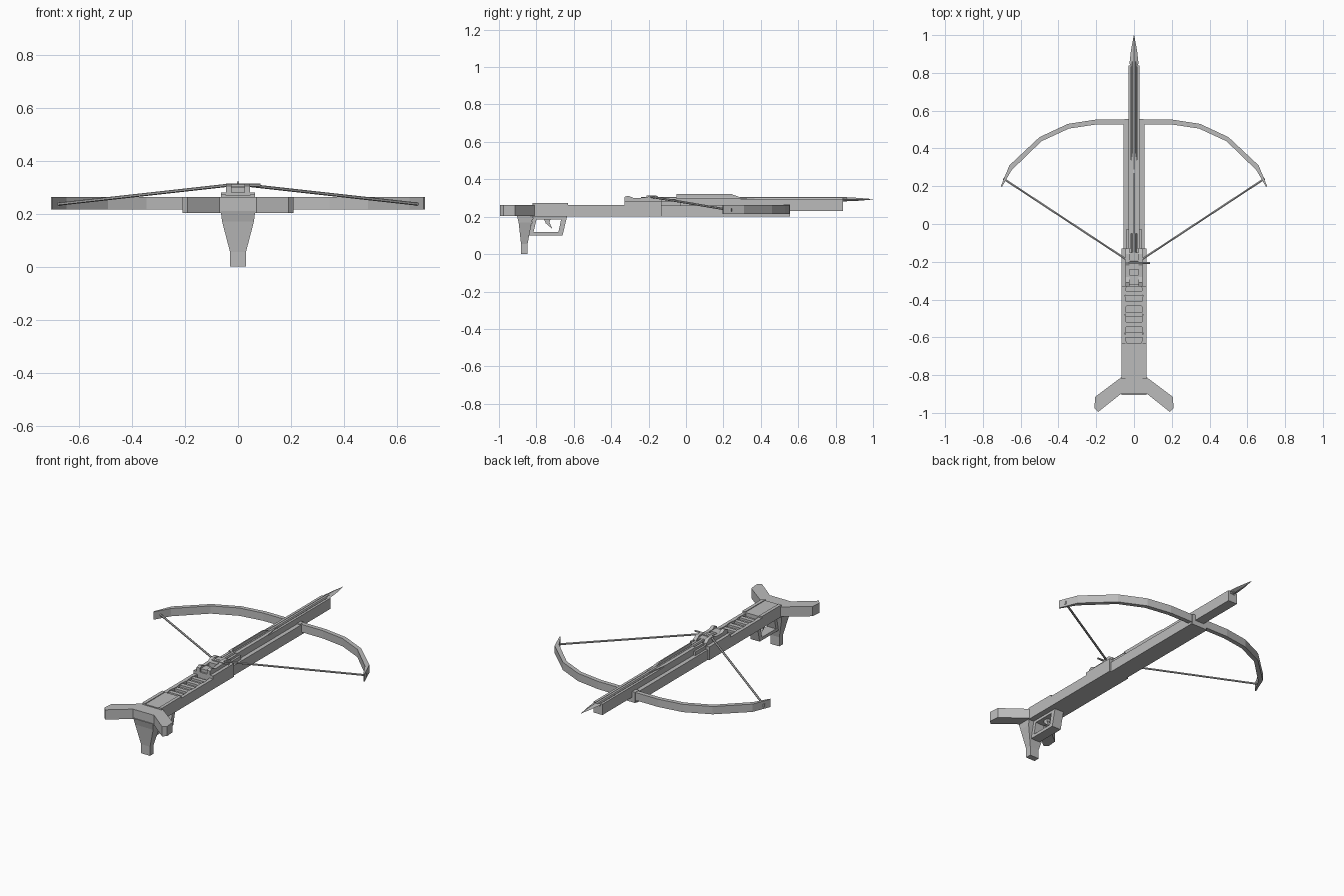
import bpy, bmesh
from mathutils import Vector

cube = bpy.data.objects.get("Cube")
if cube:
    bpy.data.objects.remove(cube, do_unlink=True)

grey = bpy.data.materials.new("plain grey")
grey.use_nodes = True
grey.diffuse_color = (0.5, 0.5, 0.5, 1)
grey.node_tree.nodes["Principled BSDF"].inputs["Base Color"].default_value = (0.5, 0.5, 0.5, 1)


def finish(name, bm):
    bmesh.ops.recalc_face_normals(bm, faces=bm.faces)
    mesh = bpy.data.meshes.new(name)
    bm.to_mesh(mesh)
    bm.free()
    mesh.materials.append(grey)
    ob = bpy.data.objects.new(name, mesh)
    bpy.context.collection.objects.link(ob)
    return ob


def loft(name, rings):
    """Skin a list of equal-length point rings and cap both ends."""
    bm = bmesh.new()
    loops = [[bm.verts.new(p) for p in ring] for ring in rings]
    n = len(loops[0])
    for a, b in zip(loops, loops[1:]):
        for i in range(n):
            j = (i + 1) % n
            bm.faces.new((a[i], a[j], b[j], b[i]))
    bm.faces.new(loops[0])
    bm.faces.new(loops[-1])
    return finish(name, bm)


def plan(name, pts, z0, z1):
    return loft(name, [[(x, y, z) for x, y in pts] for z in (z0, z1)])


def side(name, pts, x0, x1):
    return loft(name, [[(x, y, z) for y, z in pts] for x in (x0, x1)])


def box(name, x0, x1, y0, y1, z0, z1):
    return plan(name, [(x0, y0), (x1, y0), (x1, y1), (x0, y1)], z0, z1)


def rod(name, a, b, r, sides=6):
    a, b = Vector(a), Vector(b)
    bm = bmesh.new()
    bmesh.ops.create_cone(bm, cap_ends=True, segments=sides, radius1=r, radius2=r,
                          depth=(b - a).length)
    ob = finish(name, bm)
    ob.location = (a + b) / 2
    ob.rotation_euler = (b - a).to_track_quat('Z', 'Y').to_euler()
    return ob


# Stock with a recessed, ribbed channel
box("rear_stock", -.065, .065, -.83, -.13, .20, .245)
box("front_stock", -.055, .055, -.13, .55, .20, .26)
box("stock_bridge", -.065, .065, -.33, -.13, .245, .28)
for s, label in ((-1, "right"), (1, "left")):
    wall = [(s * .065, -.63), (s * .065, -.33)]
    wall += [(s * (.047 if i % 2 else .04), -.33 - i * .05) for i in range(7)]
    plan(label + "_channel_wall", wall, .245, .262)
    box(label + "_cheek_rail", s * .045, s * .065, -.82, -.63, .245, .272)
box("channel_cover", -.045, .045, -.82, -.63, .245, .268)
for i in range(5):
    y = -.60 + i * .055
    box("channel_rib", -.045, .045, y, y + .025, .24, .258)

# Forked butt
half = [(.065, -.81), (.205, -.915), (.21, -.975), (.19, -.995), (.07, -.9)]
plan("forked_butt", half + [(-x, y) for x, y in reversed(half)], .203, .262)

# Grip, trigger guard and trigger
levels = [(.065, -.905, -.815, .21), (.06, -.895, -.825, .17),
          (.03, -.882, -.847, .055), (.03, -.882, -.847, 0)]
loft("grip", [[(-w, a, z), (w, a, z), (w, b, z), (-w, b, z)] for w, a, b, z in levels])
outer = [(-.815, .205), (-.84, .1), (-.66, .1), (-.635, .205)]
inner = [(-.795, .205), (-.815, .118), (-.682, .118), (-.668, .185)]
for i in range(3):
    side("trigger_guard_bar", [outer[i], outer[i + 1], inner[i + 1], inner[i]], -.03, .03)
side("guard_top", [(-.8, .185), (-.65, .185), (-.64, .205), (-.8, .205)], -.03, .03)
side("trigger", [(-.765, .2), (-.72, .2), (-.73, .17), (-.715, .135), (-.75, .165)], -.01, .01)

# Bow limbs as one swept strip
front = [(.2, .553), (.35, .53), (.5, .46), (.66, .31), (.705, .2)]
back = [(.2, .527), (.345, .505), (.49, .438), (.648, .285), (.7, .195)]
pairs = list(zip(front, back))
pairs = [((-a[0], a[1]), (-b[0], b[1])) for a, b in reversed(pairs)] + pairs
loft("bow_limbs", [[(*a, .215), (*a, .262), (*b, .262), (*b, .215)] for a, b in pairs])
box("bow_clamp", -.05, .05, .52, .557, .20, .264)

# Barrel with a groove between two lips
box("barrel", -.03, .03, -.13, .84, .23, .28)
for s in (-1, 1):
    box("barrel_lip", s * .016, s * .03, -.13, .84, .28, .295)
    box("barrel_shoulder", s * .03, s * .042, -.13, -.03, .26, .282)

# Latch housing with a notched top
for s in (-1, 1):
    side("latch_cheek", [(-.33, .28), (-.33, .305), (-.31, .312), (-.28, .30), (-.22, .302),
                         (-.2, .314), (-.16, .314), (-.13, .295), (-.13, .28)], s * .024, s * .045)
box("latch_nut", -.024, .024, -.24, -.15, .28, .305)
box("latch_rear", -.024, .024, -.32, -.27, .28, .298)
rod("latch_pin", (-.03, -.207, .308), (.085, -.207, .308), .006)

# Bolt with head and vanes
rod("bolt_shaft", (0, -.19, .293), (0, .86, .293), .012, 8)
loft("bolt_head", [[(-w, y, .293), (0, y, .293 + h), (w, y, .293), (0, y, .293 - h)]
                   for y, w, h in ((.83, .012, .008), (.85, .024, .01),
                                   (.92, .016, .008), (1, .001, .001))])
side("upper_vane", [(-.05, .295), (-.05, .322), (.24, .322), (.3, .3)], -.003, .003)
for s in (-1, 1):
    plan("side_vane", [(s * .008, -.05), (s * .03, -.05), (s * .03, .24), (s * .008, .38)],
         .295, .300)

# Bowstring
for s, label in ((-1, "right"), (1, "left")):
    rod(label + "_string", (s * .688, .238, .235), (s * .03, -.195, .308), .006)
    rod(label + "_string_knot", (s * .685, .237, .228), (s * .685, .237, .245), .009)
rod("string_centre", (-.032, -.195, .308), (.032, -.195, .308), .006)
